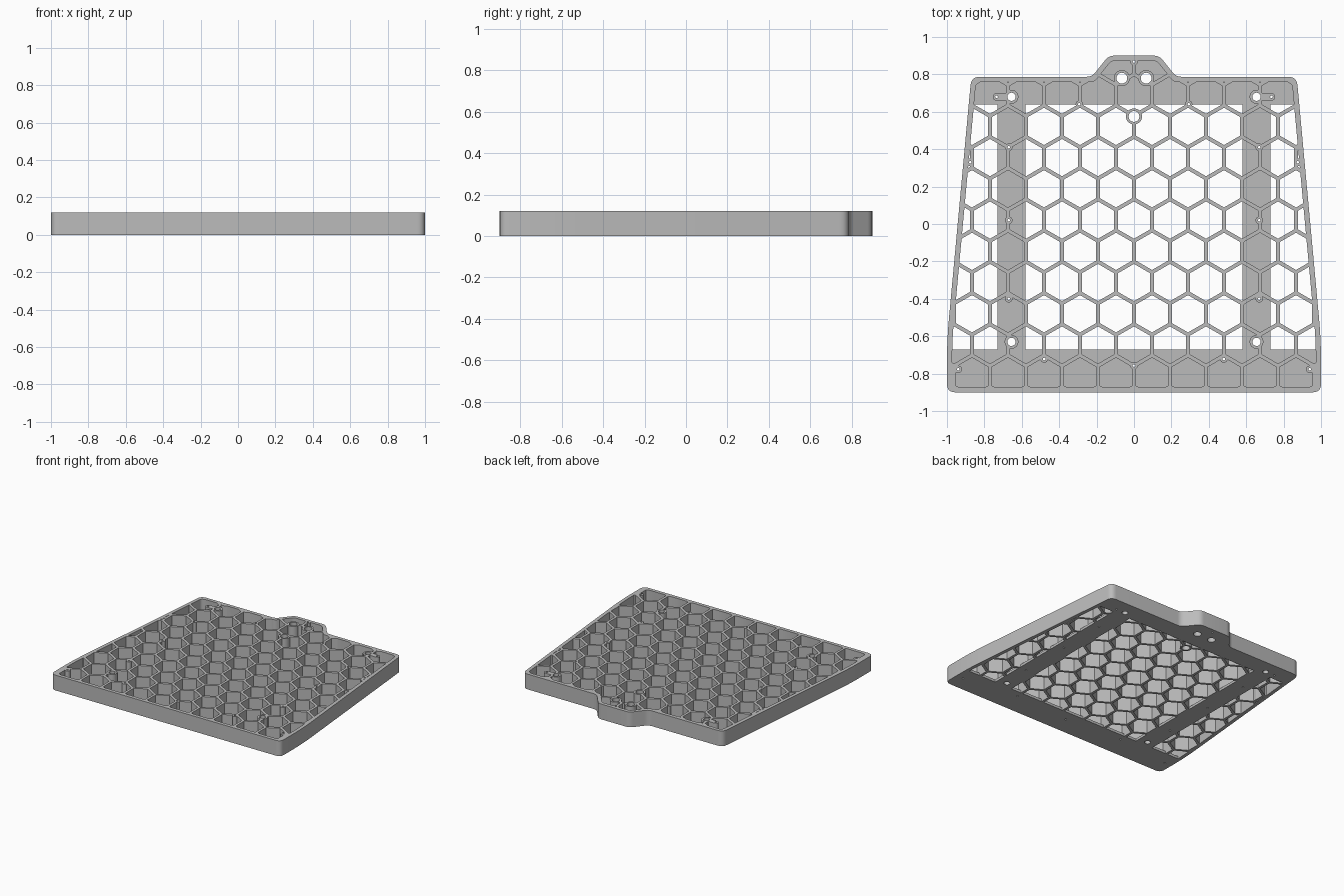
import bpy, bmesh, math
from mathutils import Vector

HEIGHT, FLOOR = 0.12, 0.02
PITCH, ROW, WALL, RIM = 0.1925, 0.167, 0.02, 0.028

cube = bpy.data.objects.get("Cube")
if cube:
    bpy.data.objects.remove(cube)


def prisms(name, outlines, z0, z1):
    """One object holding a vertical prism for every outline."""
    bm = bmesh.new()
    for outline in outlines:
        face = bm.faces.new([bm.verts.new((x, y, z0)) for x, y in outline])
        top = bmesh.ops.extrude_face_region(bm, geom=[face])["geom"]
        verts = [v for v in top if isinstance(v, bmesh.types.BMVert)]
        bmesh.ops.translate(bm, verts=verts, vec=(0, 0, z1 - z0))
    bmesh.ops.recalc_face_normals(bm, faces=bm.faces)
    mesh = bpy.data.meshes.new(name)
    bm.to_mesh(mesh)
    bm.free()
    obj = bpy.data.objects.new(name, mesh)
    bpy.context.scene.collection.objects.link(obj)
    return obj


def boolean(obj, tool, operation):
    """Apply one exact boolean and discard the tool."""
    tool.hide_render = True
    mod = obj.modifiers.new("cut", "BOOLEAN")
    mod.operation, mod.object, mod.solver = operation, tool, "EXACT"
    graph = bpy.context.evaluated_depsgraph_get()
    mesh = bpy.data.meshes.new_from_object(obj.evaluated_get(graph))
    obj.modifiers.clear()
    obj.data = mesh
    bpy.data.objects.remove(tool)


def ngon(x, y, radius, sides, turn=0.0):
    return [(x + radius * math.cos(turn + math.tau * i / sides),
             y + radius * math.sin(turn + math.tau * i / sides)) for i in range(sides)]


def rect(x0, x1, y0, y1):
    return [(x0, y0), (x1, y0), (x1, y1), (x0, y1)]


def inset(points, distance):
    """Move every edge of a counterclockwise outline inwards."""
    result = []
    for i, p in enumerate(points):
        a = (p - points[i - 1]).normalized()
        b = (points[(i + 1) % len(points)] - p).normalized()
        na, nb = Vector((-a.y, a.x)), Vector((-b.y, b.x))
        result.append(p + (na + nb) * (distance / (1 + na.dot(nb))))
    return result


def rounded(points, radii, steps=6):
    """Replace each corner with a short curve."""
    result = []
    for i, p in enumerate(points):
        a = p + (points[i - 1] - p).normalized() * radii[i]
        b = p + (points[(i + 1) % len(points)] - p).normalized() * radii[i]
        for s in range(steps + 1):
            t = s / steps
            result.append(a * (1 - t) ** 2 + p * (2 * t * (1 - t)) + b * t * t)
    return result


def both_sides(spots):
    return [(s * x, y) for x, y in spots for s in ((1, -1) if x else (1,))]


# Tray outline: tapered sides and a tab at the back
half = [(1, -0.9), (1, -0.62), (0.87, 0.787), (0.225, 0.787), (0.135, 0.9)]
radii = [0.045, 0.12, 0.045, 0.03, 0.03]
corners = [Vector(p) for p in half] + [Vector((-x, y)) for x, y in reversed(half)]
radii += radii[::-1]
tray = prisms("honeycomb_tray", [rounded(corners, radii)], 0, HEIGHT)
inside = prisms("inside", [rounded(inset(corners, RIM), [r * 0.7 for r in radii])], -0.2, 0.4)

# Honeycomb cells, trimmed by the rim
cells = []
for k in range(-2, 9):
    shift = 0.5 if k % 2 == 0 else 0.0
    for i in range(-7, 7):
        cells.append(ngon((i + shift) * PITCH, 0.522 - k * ROW,
                          (PITCH - WALL) / math.sqrt(3), 6, math.pi / 6))
pockets = prisms("pockets", cells, -0.1, 0.3)
boolean(pockets, inside, "INTERSECT")

# Floor bands left under the cells, front, back and two runners
bands = [rect(-1.2, 1.2, -1, -0.67), rect(-1.2, 1.2, 0.64, 1.1)]
boolean(pockets, prisms("bands", bands, -0.5, FLOOR), "DIFFERENCE")
runners = [rect(-0.73, -0.58, -1.1, 1.2), rect(0.58, 0.73, -1.1, 1.2)]
boolean(pockets, prisms("runners", runners, -0.5, FLOOR), "DIFFERENCE")

# Screw bosses: (spots, boss radius, hole radius)
groups = [
    (both_sides([(0.655, 0.68), (0.655, -0.63)]), 0.037, 0.022),
    (both_sides([(0, 0.575), (0.065, 0.78)]), 0.043, 0.029),
    (both_sides([(0.735, 0.68), (0.292, 0.64), (0.67, 0.41), (0.67, 0.02), (0.67, -0.4),
                 (0.48, -0.722), (0.94, -0.777), (0, -0.757), (0, 0.868),
                 (0.875, 0.33)]), 0.02, 0.007),
]
bosses = [ngon(x, y, r, 24) for spots, r, _ in groups for x, y in spots]
boolean(pockets, prisms("bosses", bosses, -0.6, 0.6), "DIFFERENCE")
lugs = [rect(0.66, 0.735, 0.66, 0.7), rect(-0.735, -0.66, 0.66, 0.7)]
boolean(pockets, prisms("lugs", lugs, -0.55, 0.55), "DIFFERENCE")

# Cut the cells and the screw holes out of the tray
boolean(tray, pockets, "DIFFERENCE")
holes = [ngon(x, y, h, 20) for spots, _, h in groups for x, y in spots]
boolean(tray, prisms("holes", holes, -0.3, 0.5), "DIFFERENCE")

# Single grey plastic
grey = bpy.data.materials.new("grey_plastic")
grey.use_nodes = True
colour = (0.5, 0.5, 0.5, 1)
grey.diffuse_color = colour
grey.node_tree.nodes["Principled BSDF"].inputs["Base Color"].default_value = colour
tray.data.materials.clear()
tray.data.materials.append(grey)
for face in tray.data.polygons:
    face.material_index = 0

bpy.ops.object.select_all(action="DESELECT")
tray.select_set(True)
bpy.context.view_layer.objects.active = tray
bpy.ops.object.shade_smooth_by_angle(angle=math.radians(30))
